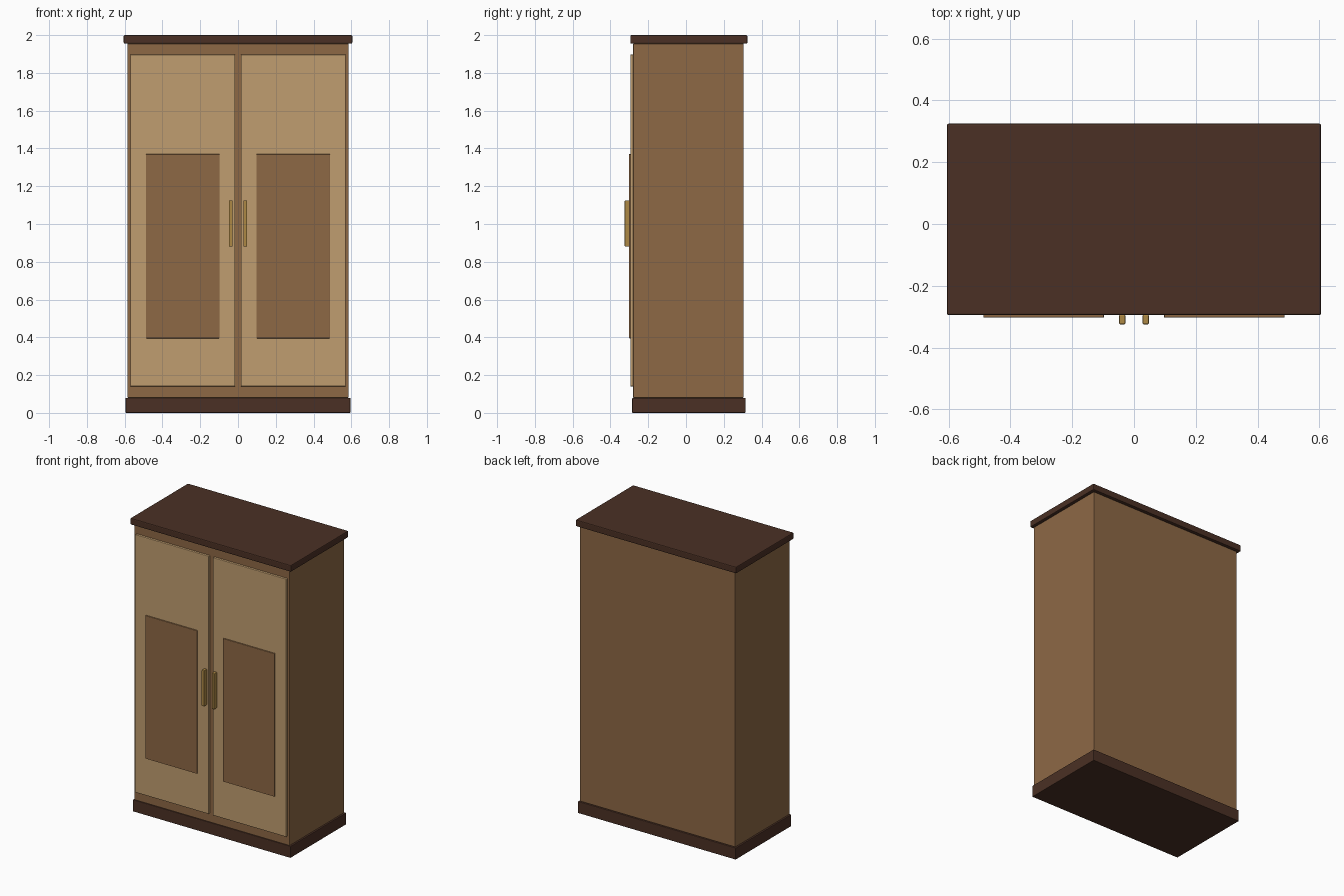
import bpy

if "Cube" in bpy.data.objects:
    bpy.data.objects.remove(bpy.data.objects["Cube"])


def material(name, rgb):
    m = bpy.data.materials.new(name)
    m.diffuse_color = (*rgb, 1)
    m.use_nodes = True
    m.node_tree.nodes["Principled BSDF"].inputs["Base Color"].default_value = m.diffuse_color
    return m


WOOD = material("mid_wood", (0.27, 0.14, 0.06))
PALE = material("pale_wood", (0.53, 0.34, 0.16))
DARK = material("dark_wood", (0.07, 0.03, 0.018))
BRASS = material("brass", (0.42, 0.25, 0.06))


def box(name, lo, hi, mat, bevel=0.004, segments=2):
    """Box between two corners with softened edges."""
    bpy.ops.mesh.primitive_cube_add(
        size=1, location=[(a + b) / 2 for a, b in zip(lo, hi)])
    ob = bpy.context.object
    ob.name = name
    ob.scale = [b - a for a, b in zip(lo, hi)]
    bpy.ops.object.transform_apply(location=False, rotation=False, scale=True)
    ob.data.materials.append(mat)
    mod = ob.modifiers.new("soft_edges", 'BEVEL')
    mod.width = bevel
    mod.segments = segments
    return ob


# Carcass, plinth and top board
box("carcass", (-0.585, -0.28, 0.08), (0.585, 0.305, 1.955), WOOD, 0.003)
box("plinth", (-0.595, -0.285, 0), (0.595, 0.315, 0.08), DARK)
box("top_board", (-0.605, -0.295, 1.955), (0.605, 0.325, 2.0), DARK, 0.006)

# Mirrored doors, each with a raised panel and a bar handle
for side, s in (("left", -1), ("right", 1)):
    def part(name, x0, x1, y0, y1, z0, z1, mat, bevel):
        xs = sorted((s * x0, s * x1))
        box(f"{side}_{name}", (xs[0], y0, z0), (xs[1], y1, z1), mat, bevel)

    part("door", 0.015, 0.57, -0.295, -0.275, 0.14, 1.897, PALE, 0.004)
    part("door_panel", 0.097, 0.487, -0.303, -0.29, 0.395, 1.37, WOOD, 0.003)
    part("handle", 0.028, 0.048, -0.325, -0.293, 0.88, 1.125, BRASS, 0.004)
